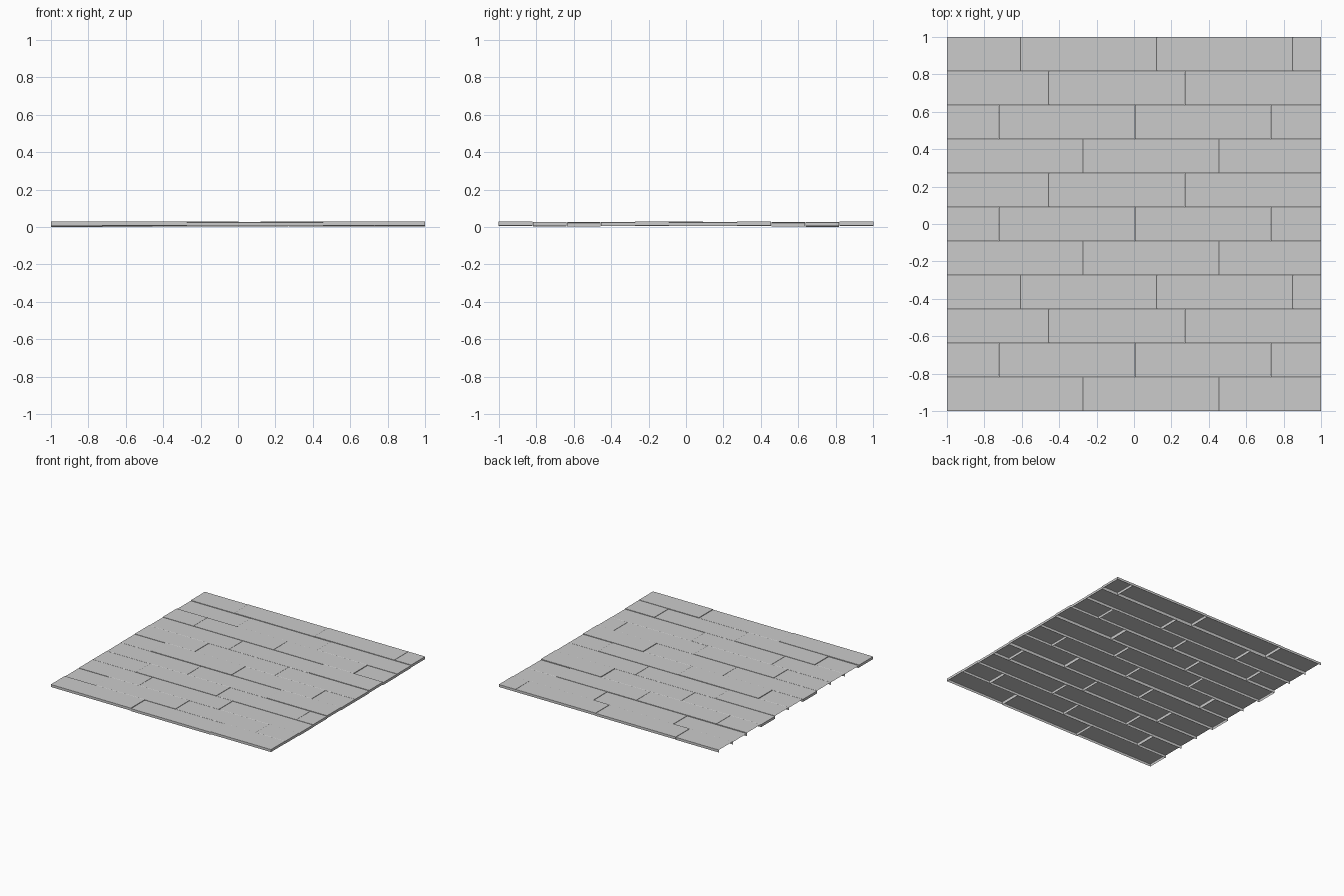
import bpy
import bmesh

if "Cube" in bpy.data.objects:
    bpy.data.objects.remove(bpy.data.objects["Cube"])

ROWS = 11
WIDTH = 2 / ROWS        # row pitch
LENGTH = 8 / 11         # full plank length
HEIGHT = 0.022          # depth of a plank's side walls
BEVEL = 0.003
GAP = 0.0008
STEP = 0.002            # unit of the slight height difference between planks

# First joint position for each row (front to back) and plank height levels
STARTS = {"a": -0.2727, "b": -0.7227, "c": -0.4567, "d": -0.6067}
PATTERN = [("a", (4, 2, 4)), ("b", (1, 3, 2, 3)), ("c", (2, 2, 1)),
           ("d", (2, 3, 2, 2)), ("a", (2, 2, 4)), ("b", (2, 4, 3, 2)),
           ("c", (3, 2, 2)), ("a", (2, 2, 4)), ("b", (3, 3, 3, 1)),
           ("c", (0, 1, 2)), ("d", (2, 3, 4, 4))]


def plank(name, x0, x1, y0, y1, z, open_left):
    """Hollow plank without underside; a sawn-off left end has no end wall."""
    bm = bmesh.new()

    def ring(inset, height):
        left = x0 if open_left else x0 + inset
        return [bm.verts.new((x, y, z + height)) for x, y in (
            (left, y0 + inset), (x1 - inset, y0 + inset),
            (x1 - inset, y1 - inset), (left, y1 - inset))]

    rings = [ring(0, 0), ring(0, HEIGHT - BEVEL * 0.5), ring(BEVEL, HEIGHT)]
    for low, high in zip(rings, rings[1:]):
        for i in range(3 if open_left else 4):
            j = (i + 1) % 4
            bm.faces.new((low[i], low[j], high[j], high[i]))
    bm.faces.new(rings[-1])
    mesh = bpy.data.meshes.new(name)
    bm.to_mesh(mesh)
    bm.free()
    obj = bpy.data.objects.new(name, mesh)
    bpy.context.collection.objects.link(obj)


# Staggered rows of planks
for r, (kind, levels) in enumerate(PATTERN):
    y0 = -1 + r * WIDTH
    joints = [-1.0]
    x = STARTS[kind]
    while x < 0.98:
        joints.append(x)
        x += LENGTH
    joints.append(1.0)
    for i, (xa, xb) in enumerate(zip(joints, joints[1:])):
        cut = i == 0 and kind != "a"
        plank(f"plank_row{r + 1}_{i + 1}", xa + (0 if i == 0 else GAP),
              xb - (0 if xb == 1.0 else GAP), y0 + (GAP if r else 0),
              y0 + WIDTH - (GAP if r < ROWS - 1 else 0),
              levels[i] * STEP, cut)
